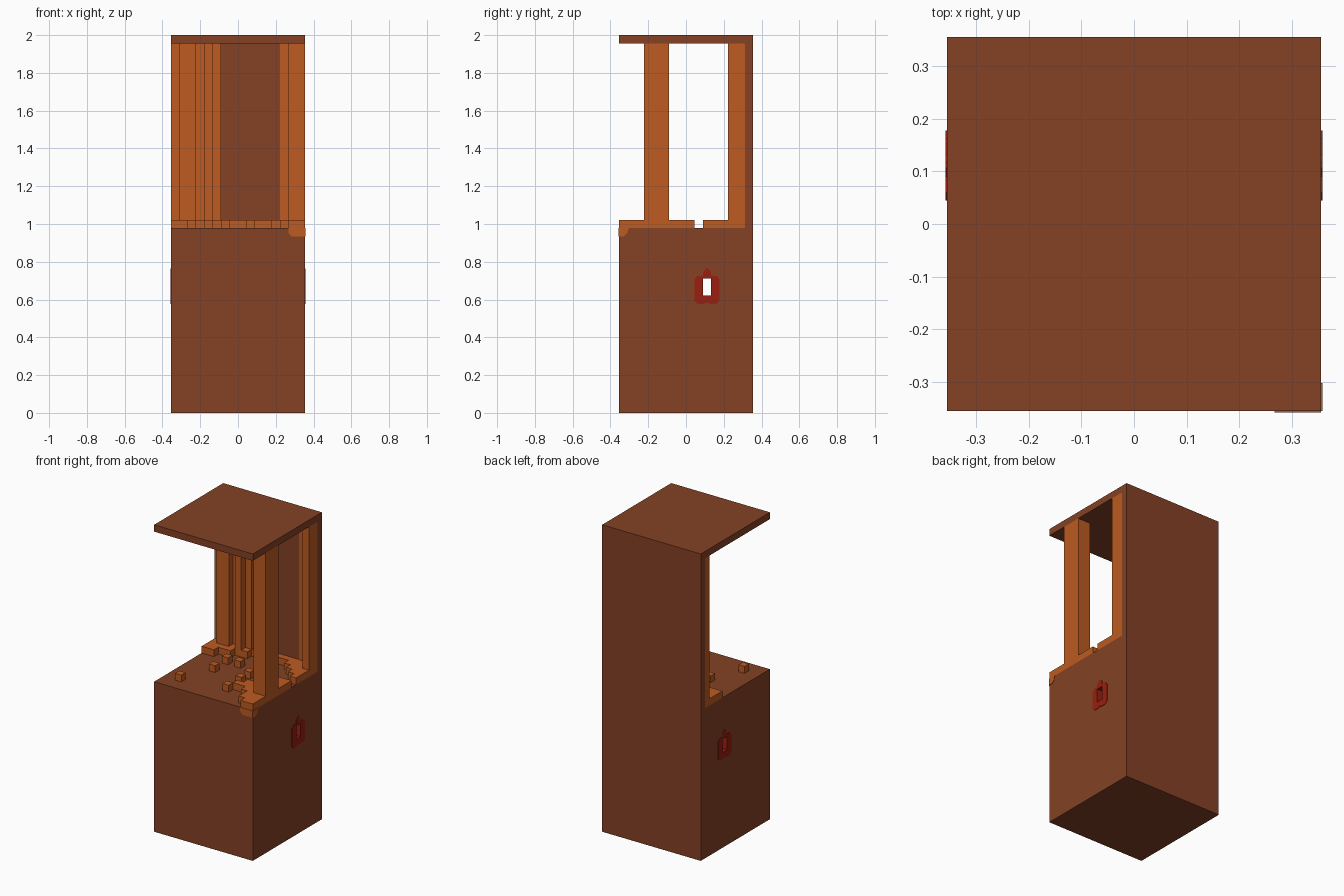
import bpy, bmesh
from mathutils import Vector

U = 2 / 45            # one block
HALF = 8              # half the width in blocks

if "Cube" in bpy.data.objects:
    bpy.data.objects.remove(bpy.data.objects["Cube"], do_unlink=True)


def material(name, rgb):
    m = bpy.data.materials.new(name)
    m.use_nodes = True
    m.diffuse_color = (*rgb, 1)
    m.node_tree.nodes["Principled BSDF"].inputs["Base Color"].default_value = (*rgb, 1)
    return m


BROWN = material("brown", (0.23, 0.053, 0.018))
ORANGE = material("orange", (0.51, 0.104, 0.015))
RED = material("red", (0.32, 0.014, 0.005))


def spot(i, j, k):
    return Vector(((i - HALF) * U, (j - HALF) * U, k * U))


def finish(name, bm, *mats):
    bmesh.ops.recalc_face_normals(bm, faces=bm.faces)
    mesh = bpy.data.meshes.new(name)
    bm.to_mesh(mesh)
    bm.free()
    for m in mats:
        mesh.materials.append(m)
    ob = bpy.data.objects.new(name, mesh)
    bpy.context.collection.objects.link(ob)
    return ob


def add_box(bm, lo, hi):
    a, b = spot(*lo), spot(*hi)
    for v in bmesh.ops.create_cube(bm, size=1)["verts"]:
        v.co = (a + b) / 2 + v.co * (b - a)


def boxes(name, mat, *pairs):
    bm = bmesh.new()
    for lo, hi in pairs:
        add_box(bm, lo, hi)
    return finish(name, bm, mat)


def prism(name, mat, points, depth):
    bm = bmesh.new()
    face = bm.faces.new([bm.verts.new(spot(*p)) for p in points])
    ext = bmesh.ops.extrude_face_region(bm, geom=[face])["geom"]
    for v in ext:
        if isinstance(v, bmesh.types.BMVert):
            v.co += Vector(depth) * U
    return finish(name, bm, mat)


# Solid base with a small window tunnel running through it
bm = bmesh.new()
add_box(bm, (0, 0, 0), (16, 16, 22))
base = finish("base", bm, BROWN, RED)
bm = bmesh.new()
add_box(bm, (-1, 10, 14), (17, 11, 16))
for f in bm.faces:
    f.material_index = 1
cutter = finish("window_cutter", bm, BROWN, RED)
cutter.hide_render = True
cutter.hide_viewport = True
cutter.display_type = "WIRE"
cut = base.modifiers.new("window", "BOOLEAN")
cut.operation = "DIFFERENCE"
cut.solver = "EXACT"
cut.object = cutter

# Red window frames on both sides, each made of a chamfered half and its mirror
T = 0.06
for side, x in (("right", -T), ("left", 16)):
    for half, s in (("front", -1), ("back", 1)):
        outline = [(0, 13.15), (0.35, 13), (1.15, 13), (1.5, 13.35), (1.5, 15.9),
                   (1.15, 16.3), (0.5, 16.3), (0.5, 16.8), (0.1, 17.2), (0, 17.2),
                   (0, 16), (0.5, 16), (0.5, 14), (0, 14)]
        prism(f"{side}_window_frame_{half}", RED,
              [(x, 10.5 + s * y, z) for y, z in outline], (T, 0, 0))

# Back wall and roof
boxes("back_wall", BROWN, ((0, 15, 22), (16, 16, 44)))
boxes("roof", BROWN, ((0, 0, 44), (16, 16, 45)))

# Posts
boxes("front_post", ORANGE, ((14, 3, 23), (16, 6, 44)))
boxes("back_left_post", ORANGE, ((15, 13, 23), (16, 15, 44)))
boxes("back_left_trim", ORANGE, ((13, 15 - T, 23), (15, 15, 44)))
boxes("back_right_posts", ORANGE,
      ((0, 14, 23), (6, 15, 44)),
      ((1, 13, 23), (3, 14, 44)),
      ((4, 13, 23), (5, 14, 44)))

# Ragged floor layer: one strip per row of blocks
left_start = [14, 13, 13, 12, 10, 11, 12, 13, 14, None, 15, 14, 13, 12]
strips = [((i, j, 22), (16, j + 1, 23)) for j, i in enumerate(left_start) if i]
boxes("left_floor_layer", ORANGE, *strips)
boxes("right_floor_layer", ORANGE,
      *[((0, j, 22), (i, j + 1, 23)) for j, i in ((11, 2), (12, 4), (13, 6))])
boxes("back_floor_layer", ORANGE, ((0, 14, 22), (16, 15, 23)))

# Loose blocks scattered on the floor
loose = [(2, 2), (4, 7), (4, 10), (6, 10), (9, 3), (9, 6), (9, 8)]
boxes("loose_blocks", ORANGE,
      *[((i, j, 22), (i + 1, j + 1, 23)) for i, j in loose])

# Orange spill over the front left corner
prism("corner_spill_front", ORANGE,
      [(16, -T, 22), (16, -T, 21), (14.4, -T, 21), (14, -T, 21.4), (14, -T, 22)], (0, T, 0))
prism("corner_spill_side", ORANGE,
      [(16, 0, 22), (16, 0, 21), (16, 0.6, 21), (16, 1, 21.4), (16, 1.2, 22)], (T, 0, 0))
